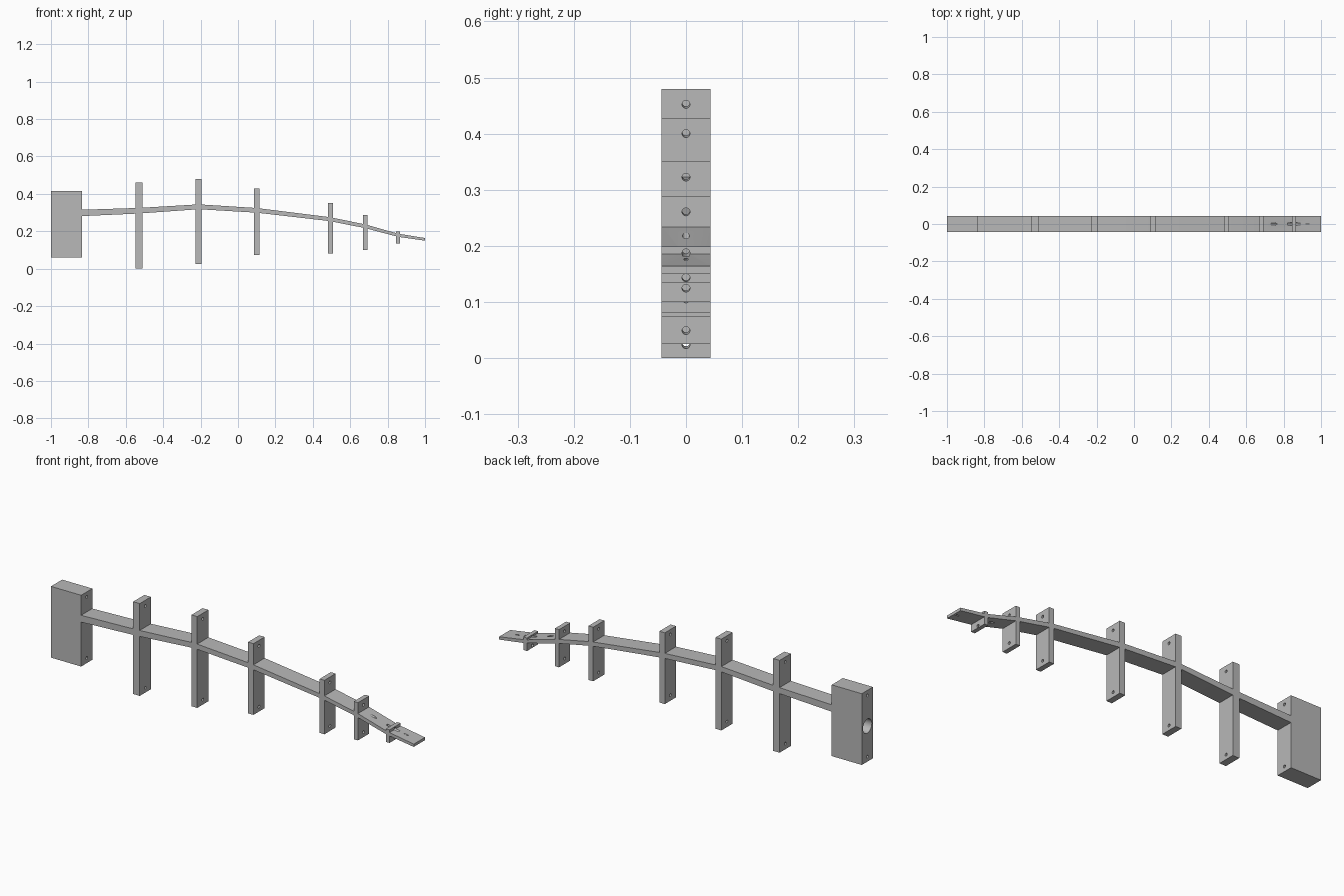
import bpy, bmesh, math
from mathutils import Matrix, Vector

if "Cube" in bpy.data.objects:
    bpy.data.objects.remove(bpy.data.objects["Cube"], do_unlink=True)

grey = bpy.data.materials.new("plain grey")
grey.use_nodes = True
color = (0.48, 0.48, 0.48, 1)
grey.diffuse_color = color
grey.node_tree.nodes["Principled BSDF"].inputs["Base Color"].default_value = color
HALF = 0.044


def add_object(name, bm):
    bmesh.ops.recalc_face_normals(bm, faces=bm.faces)
    mesh = bpy.data.meshes.new(name)
    bm.to_mesh(mesh)
    bm.free()
    mesh.materials.append(grey)
    obj = bpy.data.objects.new(name, mesh)
    bpy.context.collection.objects.link(obj)
    return obj


def extruded(name, outline):
    """Side outline in x, z extruded across the full depth."""
    bm = bmesh.new()
    face = bm.faces.new([bm.verts.new((x, -HALF, z)) for x, z in outline])
    moved = bmesh.ops.extrude_face_region(bm, geom=[face])["geom"]
    bmesh.ops.translate(bm, vec=(0, 2 * HALF, 0),
                        verts=[v for v in moved if isinstance(v, bmesh.types.BMVert)])
    return add_object(name, bm)


def plate(name, x0, x1, z0, z1):
    return extruded(name, [(x0, z0), (x1, z0), (x1, z1), (x0, z1)])


def drill(bm, x, z, slope, radius, length):
    """Round hole cutter running along x with a given slope."""
    turn = Vector((1, 0, slope)).to_track_quat('Z', 'Y').to_matrix().to_4x4()
    bmesh.ops.create_cone(bm, cap_ends=True, segments=20, radius1=radius, radius2=radius,
                          depth=length, matrix=Matrix.Translation((x, 0, z)) @ turn)


# Tapering spine: x, centre height, thickness
spine = [(-0.84, 0.298, 0.034), (-0.53, 0.31, 0.03), (-0.21, 0.331, 0.026),
         (0.1, 0.312, 0.025), (0.49, 0.265, 0.021), (0.68, 0.227, 0.02),
         (0.855, 0.179, 0.017), (1.0, 0.157, 0.014)]
top = [(x, z + t / 2) for x, z, t in spine]
bottom = [(x, z - t / 2) for x, z, t in reversed(spine)]
parts = [extruded("spine_beam", top + bottom)]

# Base block and ribs: x range, z range
parts.append(plate("base_block", -1, -0.834, 0.06, 0.415))
ribs = [(-0.547, -0.511, 0, 0.46), (-0.226, -0.194, 0.025, 0.48),
        (0.086, 0.116, 0.073, 0.428), (0.481, 0.507, 0.081, 0.35),
        (0.669, 0.692, 0.1, 0.288), (0.846, 0.866, 0.134, 0.199)]
for i, r in enumerate(ribs):
    parts.append(plate(f"rib_{i + 1}", *r))

# Holes near the upper and lower end of the block and of each rib
cutter_bm = bmesh.new()
for z in (0.085, 0.39):
    drill(cutter_bm, -0.917, z, 0, 0.007, 0.24)
for x0, x1, z0, z1 in ribs:
    inset = min(0.026, (z1 - z0) * 0.16)
    x = (x0 + x1) / 2
    for z in (z0 + inset, z1 - inset):
        drill(cutter_bm, x, z, -0.12, 0.007, 0.07)

# Slanted cord slots through the spine, and the blind socket in the block
drill(cutter_bm, 0.77, 0.202, -0.69, 0.006, 0.09)
drill(cutter_bm, 0.955, 0.164, -0.4, 0.0035, 0.08)
drill(cutter_bm, -1, 0.237, 0, 0.035, 0.24)
cutter = add_object("hole_cutter", cutter_bm)
cutter.hide_render = True

for part in parts:
    mod = part.modifiers.new("holes", 'BOOLEAN')
    mod.operation = 'DIFFERENCE'
    mod.solver = 'EXACT'
    mod.object = cutter
    bpy.ops.object.select_all(action='DESELECT')
    bpy.context.view_layer.objects.active = part
    part.select_set(True)
    bpy.ops.object.modifier_apply(modifier=mod.name)
    bpy.ops.object.shade_smooth_by_angle(angle=math.radians(30))

bpy.data.objects.remove(cutter, do_unlink=True)
